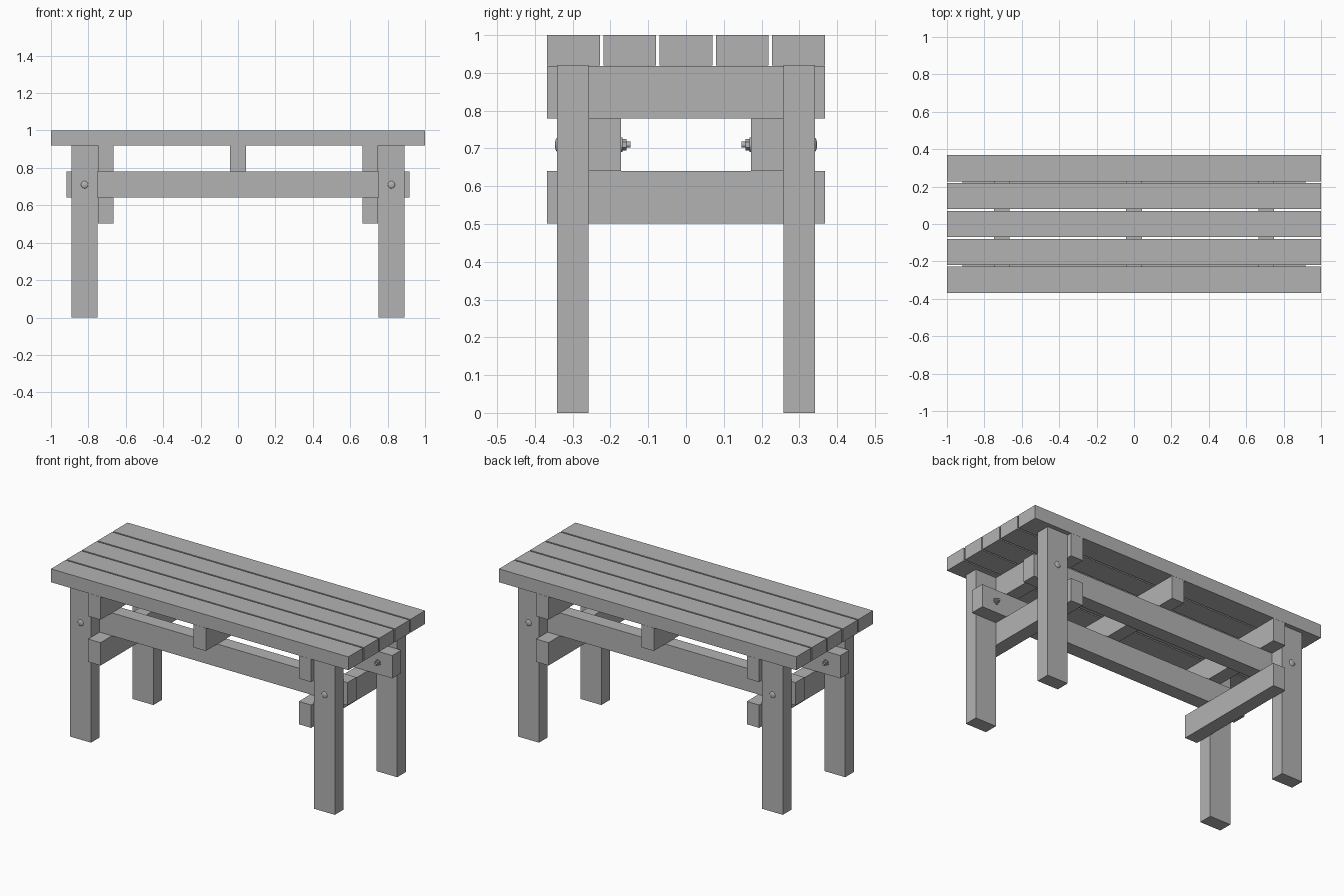
import bpy
import math
from mathutils import Vector

cube = bpy.data.objects.get("Cube")
if cube:
    bpy.data.objects.remove(cube, do_unlink=True)

grey = bpy.data.materials.new("plain grey")
grey.use_nodes = True
COLOUR = (0.45, 0.45, 0.45, 1)
grey.diffuse_color = COLOUR
grey.node_tree.nodes["Principled BSDF"].inputs["Base Color"].default_value = COLOUR

HALF_DEPTH = 0.368
TOP_UNDERSIDE = 0.919
SIDES = ((-1, "right"), (1, "left"))
ENDS = ((-1, "front"), (1, "back"))


def beam(name, centre, size):
    """Square-cut timber."""
    bpy.ops.mesh.primitive_cube_add(size=1, location=centre)
    obj = bpy.context.object
    obj.name = name
    obj.scale = size
    bpy.ops.object.transform_apply(location=False, rotation=False, scale=True)
    obj.data.materials.append(grey)
    return obj


def rod(name, x, y0, y1, z, radius, sides):
    """Cylinder lying along y."""
    bpy.ops.mesh.primitive_cylinder_add(
        vertices=sides, radius=radius, depth=abs(y1 - y0),
        location=(x, (y0 + y1) / 2, z), rotation=(math.pi / 2, 0, 0))
    obj = bpy.context.object
    obj.name = name
    obj.data.materials.append(grey)
    if sides > 6:
        bpy.ops.object.shade_smooth_by_angle()


def dome(name, centre, radius, height):
    """Shallow rounded bolt head, its flat half sunk in the leg."""
    bpy.ops.mesh.primitive_uv_sphere_add(
        segments=24, ring_count=12, radius=1, location=centre)
    obj = bpy.context.object
    obj.name = name
    obj.scale = Vector((radius, height, radius))
    bpy.ops.object.transform_apply(location=False, rotation=False, scale=True)
    obj.data.materials.append(grey)
    bpy.ops.object.shade_smooth_by_angle()


# Top planks
for i in range(5):
    beam(f"top_plank_{i + 1}", (0, (i - 2) * 0.149, 0.9595), (2, 0.14, 0.081))

# Cross beams under the top
for x, label in ((-0.708, "right"), (0, "middle"), (0.708, "left")):
    beam(f"upper_cross_beam_{label}", (x, 0, 0.849),
         (0.083, 2 * HALF_DEPTH, 0.139))

# Lower cross beams
for sx, side in SIDES:
    beam(f"lower_cross_beam_{side}", (sx * 0.708, 0, 0.571),
         (0.083, 2 * HALF_DEPTH, 0.139))

# Long stretchers, legs and bolts
for sy, end in ENDS:
    beam(f"{end}_stretcher", (0, sy * 0.215, 0.71), (1.834, 0.086, 0.139))
    for sx, side in SIDES:
        tag = f"{end}_{side}"
        beam(f"{tag}_leg", (sx * 0.82, sy * 0.2995, TOP_UNDERSIDE / 2),
             (0.14, 0.083, TOP_UNDERSIDE))
        x, z = sx * 0.82, 0.71
        dome(f"{tag}_bolt_head", (x, sy * 0.339, z), 0.02, 0.008)
        rod(f"{tag}_bolt_shank", x, sy * 0.147, sy * 0.18, z, 0.008, 16)
        rod(f"{tag}_washer", x, sy * 0.168, sy * 0.174, z, 0.019, 24)
        rod(f"{tag}_nut", x, sy * 0.157, sy * 0.169, z, 0.015, 6)
